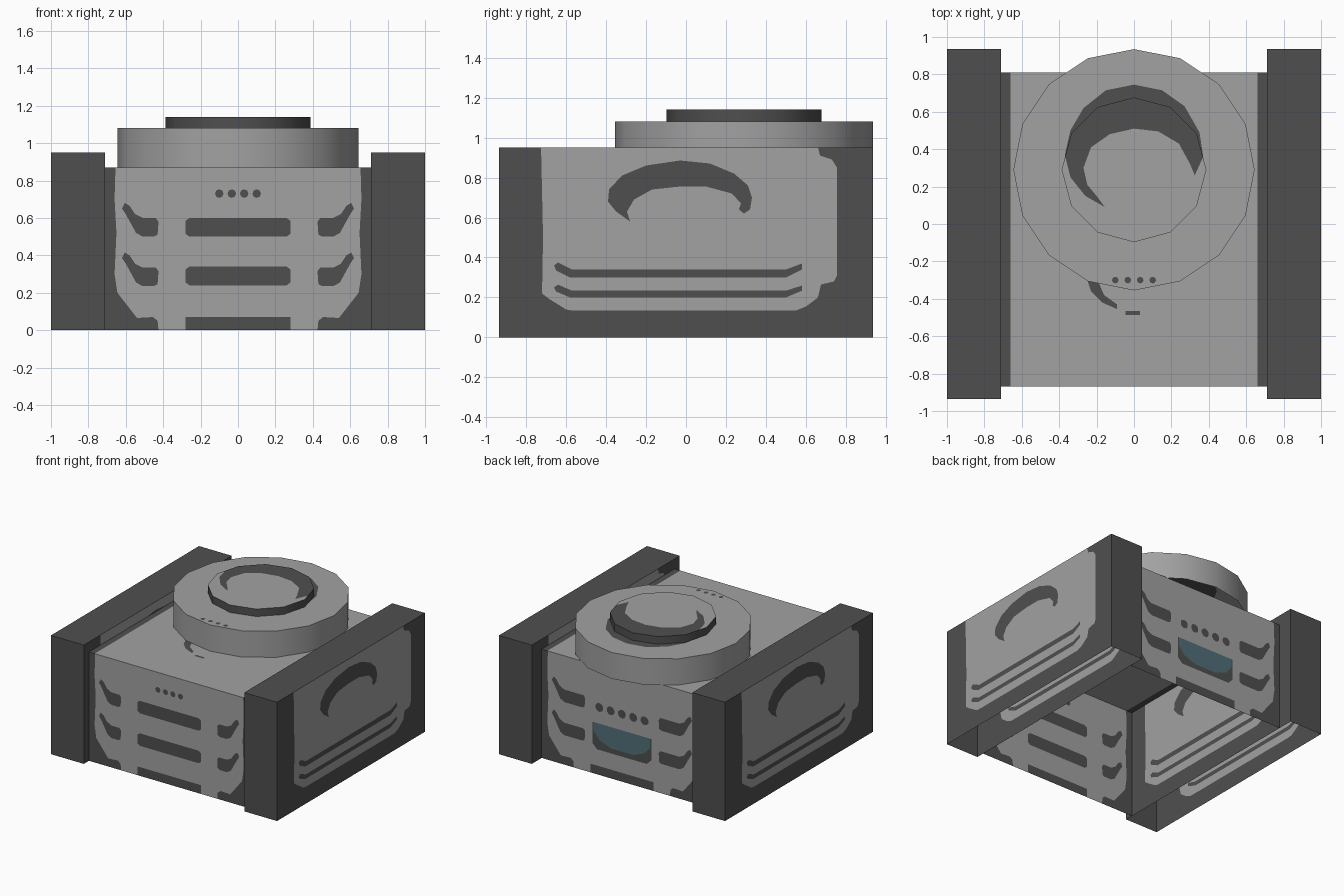
import bpy, bmesh, math
from mathutils import Vector
from mathutils.geometry import delaunay_2d_cdt

if "Cube" in bpy.data.objects:
    bpy.data.objects.remove(bpy.data.objects["Cube"])


def material(name, rgb):
    m = bpy.data.materials.new(name)
    m.diffuse_color = (*rgb, 1)
    m.use_nodes = True
    m.node_tree.nodes["Principled BSDF"].inputs["Base Color"].default_value = m.diffuse_color
    return m


MATS = [material("dark_grey", (0.078, 0.078, 0.078)),
        material("light_grey", (0.36, 0.36, 0.36)),
        material("teal_glass", (0.08, 0.16, 0.19))]
DARK, LIGHT, TEAL = 0, 1, 2
X, Y, Z = Vector((1, 0, 0)), Vector((0, 1, 0)), Vector((0, 0, 1))


def inside(p, poly):
    hit = False
    for (x1, y1), (x2, y2) in zip(poly, poly[1:] + poly[:1]):
        if (y1 > p[1]) != (y2 > p[1]) and p[0] < x1 + (p[1] - y1) * (x2 - x1) / (y2 - y1):
            hit = not hit
    return hit


def panel(bm, origin, u, v, outline, base, regions=()):
    """Flat panel with coloured regions cut into it; later regions win."""
    verts, edges = [], []
    for poly in [outline] + [r[0] for r in regions]:
        n, k = len(verts), len(poly)
        verts += [Vector(p) for p in poly]
        edges += [(n + i, n + (i + 1) % k) for i in range(k)]
    pts, _, tris, *_ = delaunay_2d_cdt(verts, edges, [], 0, 1e-5)
    made = [bm.verts.new(Vector(origin) + u * p[0] + v * p[1]) for p in pts]
    for t in tris:
        c = sum((Vector(pts[i]) for i in t), Vector((0, 0))) / len(t)
        if not inside(c, outline):
            continue
        f = bm.faces.new([made[i] for i in t])
        if f.normal.length == 0:
            f.normal_update()
        if f.normal.dot(u.cross(v)) < 0:
            f.normal_flip()
        f.material_index = base
        for poly, mat in regions:
            if inside(c, poly):
                f.material_index = mat


def finish(bm, name):
    loose = [v for v in bm.verts if not v.link_faces]
    bmesh.ops.delete(bm, geom=loose, context='VERTS')
    me = bpy.data.meshes.new(name)
    bm.to_mesh(me)
    bm.free()
    for m in MATS:
        me.materials.append(m)
    ob = bpy.data.objects.new(name, me)
    bpy.context.collection.objects.link(ob)
    return ob


def rect(x0, y0, x1, y1):
    return [(x0, y0), (x1, y0), (x1, y1), (x0, y1)]


def ring(cx, cy, r, n, ry=None):
    return [(cx + r * math.sin(2 * math.pi * i / n), cy + (ry or r) * math.cos(2 * math.pi * i / n))
            for i in range(n)][::-1]


def mirror(poly):
    return [(-x, y) for x, y in reversed(poly)]


def shift(poly, dy):
    return [(x, y + dy) for x, y in poly]


# Side slabs: open underneath, painted on inner and outer faces
side_field = [(-0.725, 0.95), (-0.715, 0.5), (-0.72, 0.22), (-0.68, 0.19), (-0.6, 0.14), (-0.57, 0.135),
              (0.55, 0.135), (0.6, 0.155), (0.66, 0.2), (0.675, 0.265), (0.74, 0.28), (0.755, 0.31),
              (0.755, 0.85), (0.73, 0.89), (0.67, 0.91), (0.66, 0.95)]
crescent = [(-0.28, 0.58), (-0.35, 0.63), (-0.39, 0.68), (-0.385, 0.74), (-0.32, 0.81), (-0.2, 0.86),
            (-0.03, 0.885), (0.12, 0.87), (0.24, 0.82), (0.31, 0.76), (0.33, 0.7), (0.32, 0.64),
            (0.29, 0.62), (0.265, 0.64), (0.275, 0.67), (0.23, 0.72), (0.1, 0.755), (-0.03, 0.755),
            (-0.17, 0.74), (-0.26, 0.69), (-0.295, 0.63)]
stripe = [(-0.66, 0.36), (-0.65, 0.335), (-0.58, 0.3), (0.5, 0.3), (0.58, 0.34), (0.58, 0.37),
          (0.5, 0.34), (-0.57, 0.34), (-0.64, 0.375)]
low_stripe = [(x, 0.2 + (y - 0.3) * 0.85) for x, y in stripe]
side_art = [(side_field, LIGHT), (crescent, DARK), (stripe, DARK), (low_stripe, DARK)]
D, H, XI = 0.935, 0.95, 0.71
for name, turn in (("right_side_slab", 0), ("left_side_slab", math.pi)):
    bm = bmesh.new()
    panel(bm, (1, 0, 0), Y, Z, rect(-D, 0, D, H), DARK, side_art)
    panel(bm, (XI, 0, 0), -Y, Z, rect(-D, 0, D, H), DARK, side_art)
    panel(bm, (0, -D, 0), X, Z, rect(XI, 0, 1, H), DARK)
    panel(bm, (0, D, 0), -X, Z, rect(-1, 0, -XI, H), DARK)
    panel(bm, (0, 0, H), X, Y, rect(XI, -D, 1, D), DARK)
    finish(bm, name).rotation_euler.z = turn

# Main body: front, back and top walls
half = [(0.28, 0.07), (0.28, 0), (0.425, 0), (0.43, 0.05), (0.455, 0.07), (0.54, 0.065), (0.645, 0.2),
        (0.66, 0.3), (0.65, 0.52), (0.66, 0.7), (0.655, 0.87)]
field = half + mirror(half)
hook = [(0.62, 0.65), (0.605, 0.68), (0.58, 0.665), (0.55, 0.62), (0.51, 0.6), (0.44, 0.6), (0.425, 0.58),
        (0.43, 0.51), (0.45, 0.5), (0.51, 0.5), (0.545, 0.52), (0.6, 0.62)]
wide_hook = [(x - 0.1 * (x < 0.48), y) for x, y in hook]
vent = [(-0.28, 0.515), (-0.26, 0.5), (0.26, 0.5), (0.28, 0.515), (0.28, 0.585), (0.26, 0.6),
        (-0.26, 0.6), (-0.28, 0.585)]


def both_hooks(h):
    return [(shift(s, dz), DARK) for dz in (0, -0.265) for s in (h, mirror(h))]


front_art = [(field, LIGHT)] + both_hooks(hook) + [(vent, DARK), (shift(vent, -0.26), DARK)]
front_art += [(ring(x, 0.73, 0.023, 8), DARK) for x in (-0.1, -0.033, 0.033, 0.1)]
back_vent = [(-0.26, 0.41), (-0.26, 0.24), (-0.22, 0.2), (0.22, 0.2), (0.26, 0.24), (0.26, 0.41)]
window = [(-0.25, 0.41), (-0.25, 0.34), (-0.2, 0.28), (-0.1, 0.24), (0.1, 0.24), (0.2, 0.28),
          (0.25, 0.34), (0.25, 0.41)]
back_art = [(field, LIGHT)] + both_hooks(wide_hook) + [(back_vent, DARK), (window, TEAL)]
back_art += [(ring(0.1 * i, 0.54, 0.035, 10), DARK) for i in range(-2, 3)]
top_hook = [(-0.25, -0.3), (-0.23, -0.36), (-0.17, -0.42), (-0.09, -0.455), (-0.09, -0.43),
            (-0.16, -0.38), (-0.19, -0.31)]
top_art = [(rect(-0.66, -0.87, 0.66, 0.81), LIGHT), (top_hook, DARK),
           (rect(-0.045, -0.487, 0.033, -0.465), DARK)]
bm = bmesh.new()
panel(bm, (0, -0.87, 0), X, Z, rect(-XI, 0, XI, 0.87), DARK, front_art)
panel(bm, (0, 0.81, 0), -X, Z, rect(-XI, 0, XI, 0.87), DARK, back_art)
panel(bm, (0, 0, 0.87), X, Y, rect(-XI, -0.87, XI, 0.81), DARK, top_art)
finish(bm, "main_body")

# Round turntable and its raised cap, both open underneath
arc = [(-0.155, 0.09), (-0.26, 0.15), (-0.34, 0.25), (-0.37, 0.37), (-0.34, 0.5), (-0.27, 0.62),
       (-0.15, 0.715), (0, 0.745), (0.15, 0.715), (0.27, 0.63), (0.35, 0.49), (0.37, 0.36), (0.325, 0.26),
       (0.3, 0.32), (0.24, 0.43), (0.13, 0.495), (0, 0.51), (-0.13, 0.48), (-0.23, 0.41), (-0.27, 0.3),
       (-0.25, 0.21), (-0.2, 0.15)]


def drum(name, r, n, z0, z1, side_mat, art):
    bm = bmesh.new()
    outline = ring(0, 0.29, r, n)
    panel(bm, (0, 0, z1), X, Y, outline, LIGHT, art)
    lo, hi = [[bm.verts.new((x, y, z)) for x, y in outline] for z in (z0, z1)]
    for i in range(n):
        j = (i + 1) % n
        f = bm.faces.new((lo[i], lo[j], hi[j], hi[i]))
        f.smooth, f.material_index = True, side_mat
    finish(bm, name)


dots = [(ring(x, -0.3, 0.018, 8), DARK) for x in (-0.1, -0.033, 0.033, 0.1)]
drum("turntable", 0.645, 16, 0.87, 1.08, LIGHT, [(arc, DARK)] + dots)
drum("turntable_cap", 0.387, 12, 1.08, 1.14, DARK, [(arc, DARK)])
